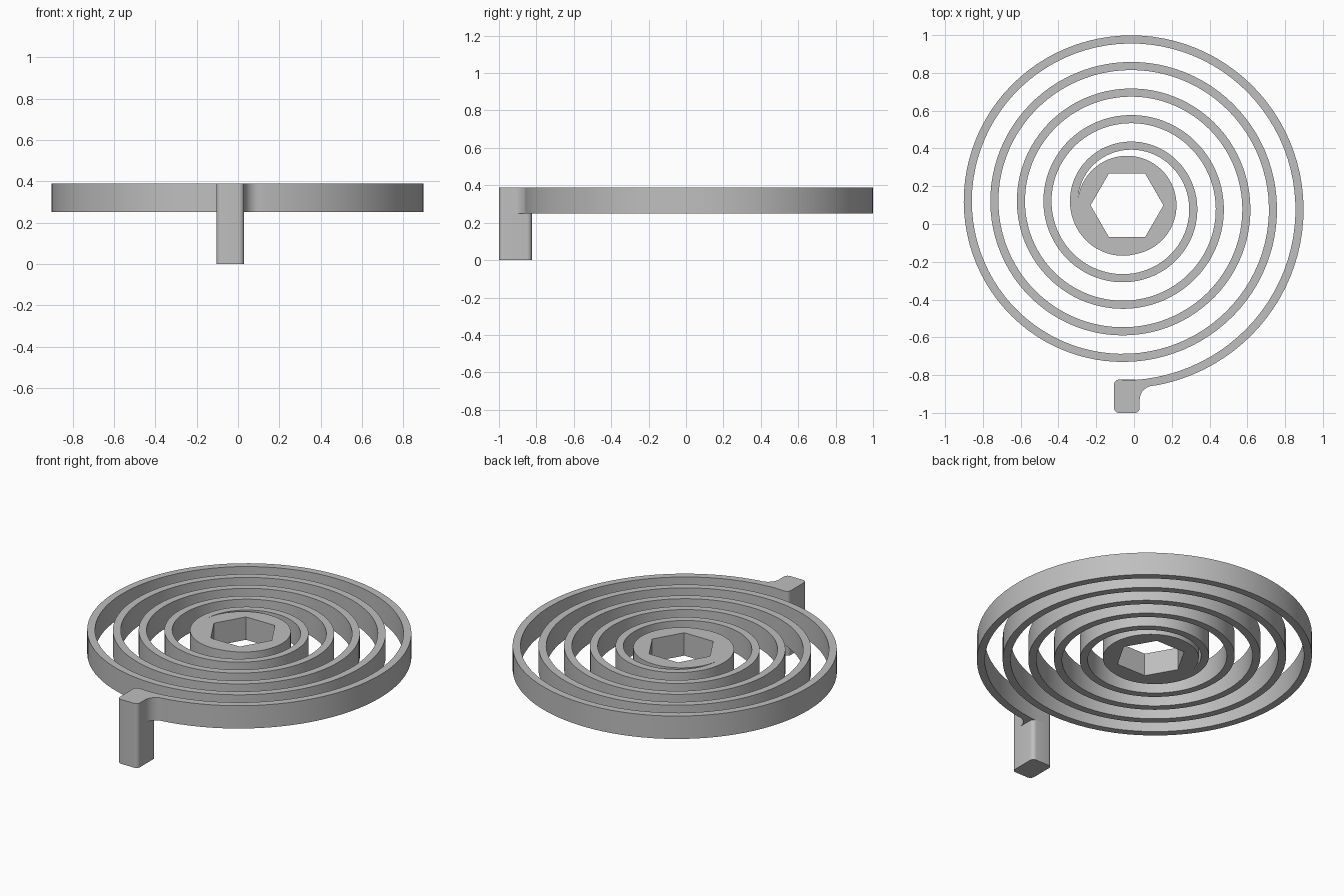
import bpy, bmesh
from math import pi, cos, sin

if "Cube" in bpy.data.objects:
    bpy.data.objects.remove(bpy.data.objects["Cube"])

CX, CY = -0.037, 0.099          # spiral centre
R0, PITCH, BAND = 0.231, 0.1407, 0.043
HUB, HEX = 0.262, 0.193
LOW, TOP = 0.25, 0.388          # height range of the coil

steel = bpy.data.materials.new("plain grey")
steel.use_nodes = True
grey = (0.52, 0.52, 0.52, 1)
steel.diffuse_color = grey
steel.node_tree.nodes["Principled BSDF"].inputs["Base Color"].default_value = grey


def polar(r, turns):
    """Point at a radius, turning clockwise from +x."""
    a = -2 * pi * turns
    return (CX + r * cos(a), CY + r * sin(a))


def arc(r_start, growth, t0, t1, steps):
    ts = [t0 + (t1 - t0) * i / steps for i in range(steps + 1)]
    return [polar(r_start + growth * t, t) for t in ts]


def corner(x, y, r, start, sweep=-pi / 2, steps=6):
    return [(x + r * cos(start + sweep * i / steps),
             y + r * sin(start + sweep * i / steps)) for i in range(steps + 1)]


def prism(name, loops, z0, z1):
    """Extrude filled outlines between two heights."""
    curve = bpy.data.curves.new(name, 'CURVE')
    curve.dimensions = '2D'
    curve.fill_mode = 'BOTH'
    curve.extrude = (z1 - z0) / 2
    for loop in loops:
        s = curve.splines.new('POLY')
        s.points.add(len(loop) - 1)
        for p, (x, y) in zip(s.points, loop):
            p.co = (x, y, 0, 1)
        s.use_cyclic_u = True
    ob = bpy.data.objects.new(name, curve)
    bpy.context.collection.objects.link(ob)
    bpy.ops.object.select_all(action='DESELECT')
    ob.select_set(True)
    bpy.context.view_layer.objects.active = ob
    bpy.ops.object.convert(target='MESH')
    ob = bpy.context.object
    bm = bmesh.new()
    bm.from_mesh(ob.data)
    bmesh.ops.remove_doubles(bm, verts=bm.verts, dist=1e-5)
    bmesh.ops.translate(bm, verts=bm.verts, vec=(0, 0, (z0 + z1) / 2))
    bmesh.ops.recalc_face_normals(bm, faces=bm.faces)
    bm.to_mesh(ob.data)
    bm.free()
    ob.data.materials.clear()
    ob.data.materials.append(steel)
    bpy.ops.object.shade_smooth_by_angle(angle=pi / 6)
    return ob


# End tab footprint, clockwise from its front right corner
X0, X1, Y0, Y1, R = -0.105, 0.03, -1.0, -0.824, 0.025
front = corner(X1 - R, Y0 + R, R, 0) + corner(X0 + R, Y0 + R, R, -pi / 2)
back_left = corner(X0 + R, Y1 - R, R, pi)
back_right = corner(X1 - R, Y1 - R, R, pi / 2)

# Hub, coil and tab as one outline
t_out = (HUB - R0) / PITCH                # coil leaves the hub
t_in = (HUB - R0 + BAND) / PITCH          # gap opens behind the coil
outer = arc(R0, PITCH, t_out, 5.222, 480)
fillet = corner(0.105, -0.931, 0.075, pi / 2, pi / 2, 8)
inner = arc(R0 - BAND, PITCH, 5.245, t_in, 440)
hub = arc(HUB, 0, t_in, t_out + 1, 64)[1:-1]
hexagon = [(CX + HEX * cos(k * pi / 3), CY + HEX * sin(k * pi / 3)) for k in range(6)]
prism("spiral_spring", [outer + fillet + front + back_left + inner + hub, hexagon], LOW, TOP)

# Leg hanging below the tab
prism("end_leg", [front + back_left + back_right], 0, LOW)
